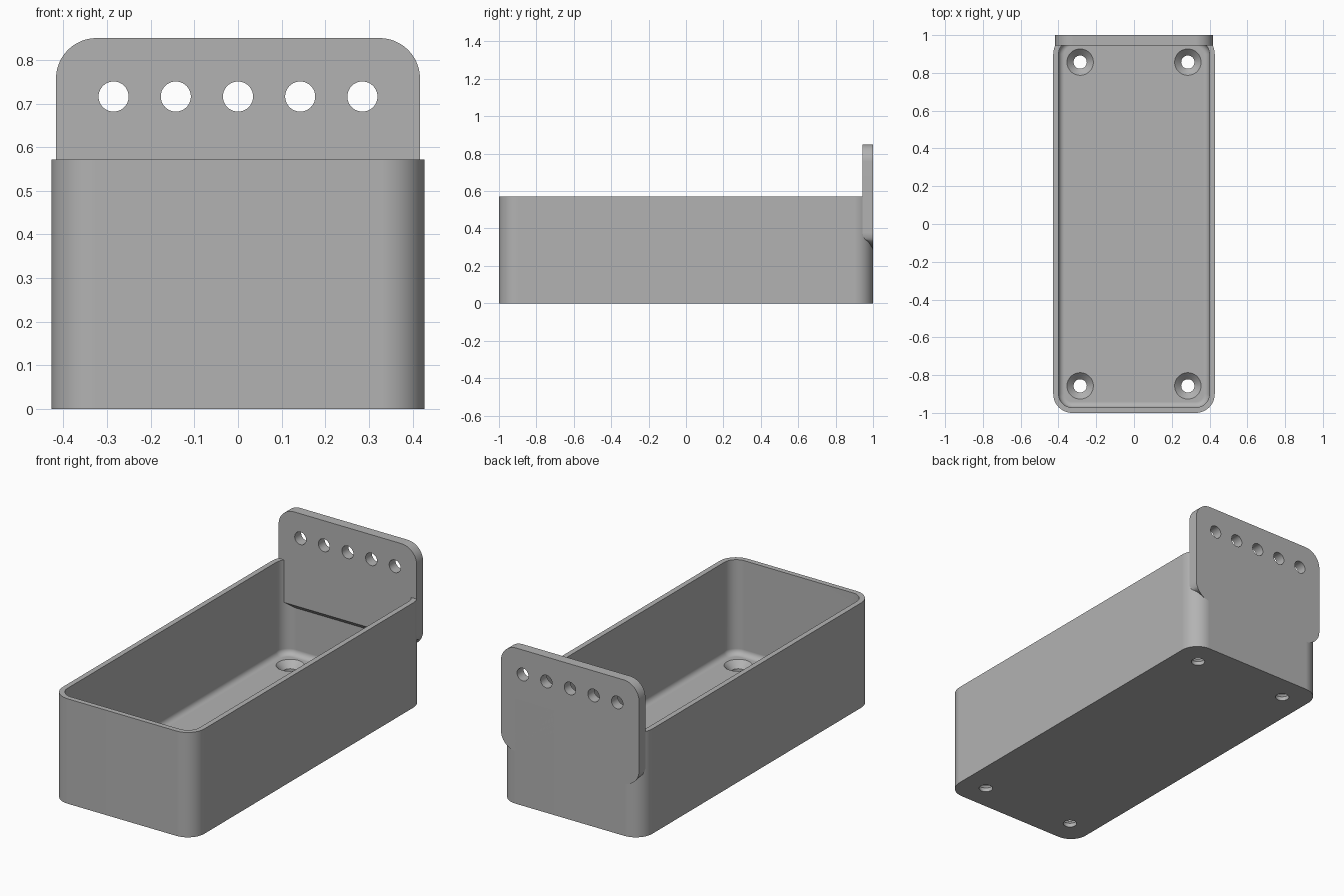
import bpy, bmesh
from math import sin, cos, pi, radians

if "Cube" in bpy.data.objects:
    bpy.data.objects.remove(bpy.data.objects["Cube"], do_unlink=True)

grey = bpy.data.materials.new("plain grey")
grey.use_nodes = True
grey.diffuse_color = (0.45, 0.45, 0.45, 1)
grey.node_tree.nodes["Principled BSDF"].inputs["Base Color"].default_value = (0.45, 0.45, 0.45, 1)

HALF_X, HEIGHT, CORNER = 0.4275, 0.572, 0.1   # tray outside
WALL, FLOOR, FILLET = 0.0285, 0.057, 0.03     # tray inside
PLATE_X, PLATE_TOP, PLATE_LOW, THICK = 0.417, 0.85, 0.285, 0.055


def rounded_rect(hx, hy, r, steps=12):
    """Outline points of a rounded rectangle, anticlockwise."""
    pts = []
    for k, (sx, sy) in enumerate([(1, 1), (-1, 1), (-1, -1), (1, -1)]):
        for i in range(steps + 1):
            a = (k + i / steps) * pi / 2
            pts.append((sx * (hx - r) + r * cos(a), sy * (hy - r) + r * sin(a)))
    return pts


def loft(name, rings):
    """Closed solid through rings that have equal point counts."""
    bm = bmesh.new()
    loops = [[bm.verts.new(p) for p in ring] for ring in rings]
    n = len(loops[0])
    for a, b in zip(loops, loops[1:]):
        for i in range(n):
            j = (i + 1) % n
            bm.faces.new((a[i], a[j], b[j], b[i]))
    bm.faces.new(loops[0][::-1])
    bm.faces.new(loops[-1])
    bmesh.ops.recalc_face_normals(bm, faces=bm.faces)
    mesh = bpy.data.meshes.new(name)
    bm.to_mesh(mesh)
    bm.free()
    mesh.materials.append(grey)
    obj = bpy.data.objects.new(name, mesh)
    bpy.context.collection.objects.link(obj)
    return obj


def activate(obj):
    bpy.ops.object.select_all(action='DESELECT')
    obj.select_set(True)
    bpy.context.view_layer.objects.active = obj


def cut(obj, cutter):
    activate(obj)
    mod = obj.modifiers.new("cut", 'BOOLEAN')
    mod.operation, mod.solver, mod.object = 'DIFFERENCE', 'EXACT', cutter
    bpy.ops.object.modifier_apply(modifier=mod.name)
    bpy.data.objects.remove(cutter, do_unlink=True)


def finish(obj):
    activate(obj)
    bpy.ops.object.shade_smooth_by_angle(angle=radians(30))
    mod = obj.modifiers.new("even shading", 'WEIGHTED_NORMAL')
    mod.keep_sharp = True


def circle(r, steps=40):
    return [(r * cos(2 * pi * i / steps), r * sin(2 * pi * i / steps)) for i in range(steps)]


# Tray shell
outer = rounded_rect(HALF_X, 1, CORNER)
tray = loft("tray", [[(x, y, z) for x, y in outer] for z in (0, HEIGHT)])

# Cavity with a filleted floor edge
levels = []
for i in range(9):
    a = i / 8 * pi / 2
    levels.append((WALL + FILLET * (1 - sin(a)), FLOOR + FILLET * (1 - cos(a))))
levels.append((WALL, HEIGHT + 0.1))
cut(tray, loft("cavity_cutter", [
    [(x, y, z) for x, y in rounded_rect(HALF_X - d, 1 - d, CORNER - d)] for d, z in levels]))

# Countersunk screw holes in the floor
for sx in (-1, 1):
    for sy in (-1, 1):
        steps = [(0.035, -0.05), (0.035, 0.022), (0.07, FLOOR), (0.07, FLOOR + 0.02)]
        cut(tray, loft("screw_cutter", [
            [(sx * 0.285 + x, sy * 0.857 + y, z) for x, y in circle(r)] for r, z in steps]))
finish(tray)

# Upright mounting plate, its inner lower edge sloped back into the wall
mid, half = (PLATE_TOP + PLATE_LOW) / 2, (PLATE_TOP - PLATE_LOW) / 2
outline = rounded_rect(PLATE_X, half, 0.093)
plate = loft("mounting_plate", [
    [(x, y, max(mid + z, PLATE_LOW + 1 - y)) for x, z in outline] for y in (1 - THICK, 1)])

# Row of hanging holes
for i in range(-2, 3):
    cut(plate, loft("hole_cutter", [
        [(i * 0.1425 + x, y, 0.716 + z) for x, z in circle(0.0345)] for y in (0.85, 1.1)]))
finish(plate)
